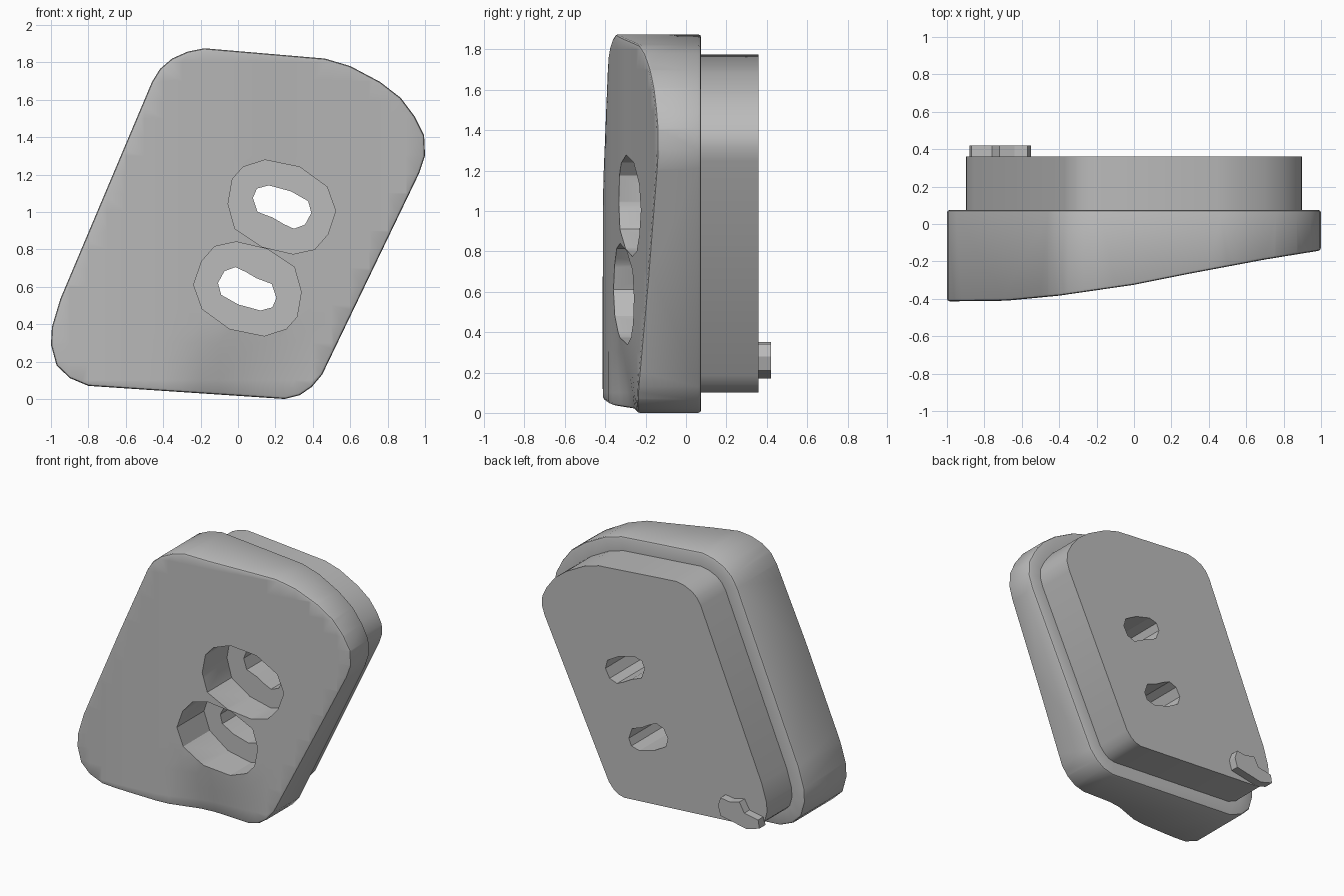
import bpy
import bmesh
from mathutils import Vector

if "Cube" in bpy.data.objects:
    bpy.data.objects.remove(bpy.data.objects["Cube"], do_unlink=True)

grey = bpy.data.materials.new("mid_grey")
grey.use_nodes = True
grey.diffuse_color = (0.5, 0.5, 0.5, 1)
grey.node_tree.nodes["Principled BSDF"].inputs["Base Color"].default_value = (0.5, 0.5, 0.5, 1)

# Profiles in the x-z plane
OUTLINE = [(-.18, 1.875), (.465, 1.82), (.6, 1.78), (.76, 1.695), (.87, 1.61),
           (.945, 1.51), (.995, 1.41), (1, 1.3), (.97, 1.21), (.45, .13),
           (.395, .065), (.33, .02), (.25, 0), (-.8, .07), (-.9, .112),
           (-.97, .18), (-1, .29), (-.995, .385), (-.95, .535),
           (-.46, 1.695), (-.417, 1.765), (-.353, 1.82), (-.27, 1.857)]
POCKET = [(-.09, .253), (.095, .215), (.241, .109), (.287, -.02), (.245, -.145),
          (.175, -.225), (.06, -.25), (-.105, -.212), (-.251, -.115),
          (-.288, .018), (-.265, .151), (-.208, .215)]
SLOT = [(-.155, .05), (-.134, .1), (-.07, .117), (.048, .085), (.14, .033),
        (.157, -.03), (.123, -.093), (.064, -.115), (.01, -.09), (-.05, -.055),
        (-.13, -.025)]
TAB = [(-.55, .28), (-.57, .34), (-.64, .33), (-.72, .35), (-.76, .28),
       (-.87, .26), (-.88, .2), (-.78, .17), (-.57, .21)]


def prism(points, y0, y1):
    """Closed bmesh prism of an x-z profile between two y levels."""
    bm = bmesh.new()
    rings = [[bm.verts.new((x, y, z)) for x, z in points] for y in (y0, y1)]
    for ring in rings:
        bm.faces.new(ring)
    n = len(points)
    for i in range(n):
        j = (i + 1) % n
        bm.faces.new((rings[0][i], rings[0][j], rings[1][j], rings[1][i]))
    bmesh.ops.recalc_face_normals(bm, faces=bm.faces)
    return bm


def finish(bm, name):
    mesh = bpy.data.meshes.new(name)
    bm.to_mesh(mesh)
    bm.free()
    mesh.materials.append(grey)
    obj = bpy.data.objects.new(name, mesh)
    bpy.context.collection.objects.link(obj)
    return obj


def activate(obj):
    bpy.ops.object.select_all(action='DESELECT')
    obj.select_set(True)
    bpy.context.view_layer.objects.active = obj


def clamp(v):
    return max(0.0, min(1.0, v))


def front_depth(x, z):
    """Sloping front surface with a shallow scoop at the lower edge."""
    knots = [(-1.1, -.415), (-.68, -.41), (-.4, -.383), (0, -.325),
             (.3, -.265), (.7, -.19), (1.1, -.125)]
    y = knots[-1][1]
    for (xa, ya), (xb, yb) in zip(knots, knots[1:]):
        if xa <= x <= xb:
            y = ya + (yb - ya) * (x - xa) / (xb - xa)
            break
    scoop = clamp((x + .32) / .24) * clamp((.45 - x) / .45) * clamp(1 - z / .38)
    return y + .07 * scoop


# Main body with softened rims
FLAT = -.3
bm = prism(OUTLINE, FLAT, .075)
rims = [e for e in bm.edges if abs(e.verts[0].co.y - e.verts[1].co.y) < .001]
bmesh.ops.bevel(bm, geom=rims, offset=.015, segments=2, profile=.5, affect='EDGES')

# Stepped back plate
back = max(bm.faces, key=lambda f: f.calc_center_median().y)
bmesh.ops.inset_region(bm, faces=[back], thickness=.085, use_even_offset=True)
back = max((f for f in bm.faces if f.calc_center_median().y > .07),
           key=lambda f: f.calc_area())
raised = bmesh.ops.extrude_discrete_faces(bm, faces=[back])['faces'][0]
for v in raised.verts:
    v.co.y = .36

# Slice the front into a grid and shape it
slices = [((i / 10, 0, 0), (1, 0, 0)) for i in range(-9, 10)]
slices += [((0, 0, i / 10), (0, 0, 1)) for i in range(1, 19)]
for co, no in slices:
    faces = [f for f in bm.faces if all(v.co.y < -.2 for v in f.verts)]
    edges = {e for f in faces for e in f.edges}
    verts = {v for f in faces for v in f.verts}
    bmesh.ops.bisect_plane(bm, geom=faces + list(edges) + list(verts), dist=.0005,
                           plane_co=Vector(co), plane_no=Vector(no))
for v in bm.verts:
    if v.co.y < -.2:
        v.co.y += front_depth(v.co.x, v.co.z) - FLAT
bmesh.ops.triangulate(bm, faces=[f for f in bm.faces if f.calc_center_median().y < 0])
bmesh.ops.recalc_face_normals(bm, faces=bm.faces)
body = finish(bm, "body")

# Two pockets with through slots, the lower one turned half around
for cx, cz, turn in ((.235, 1.025, 1), (.05, .59, -1)):
    for profile, y0, y1 in ((POCKET, -.8, -.05), (SLOT, -.7, .8)):
        pts = [(cx + turn * x, cz + turn * z) for x, z in profile]
        cutter = finish(prism(pts, y0, y1), "cutter")
        cutter.hide_render = True
        mod = body.modifiers.new("cut", 'BOOLEAN')
        mod.operation = 'DIFFERENCE'
        mod.solver = 'EXACT'
        mod.object = cutter
        activate(body)
        bpy.ops.object.modifier_apply(modifier=mod.name)
        bpy.data.objects.remove(cutter, do_unlink=True)
activate(body)
bpy.ops.object.shade_smooth_by_angle(angle=.5)

# Small notched tab on the back
tab = finish(prism(TAB, .35, .42), "back_tab")
